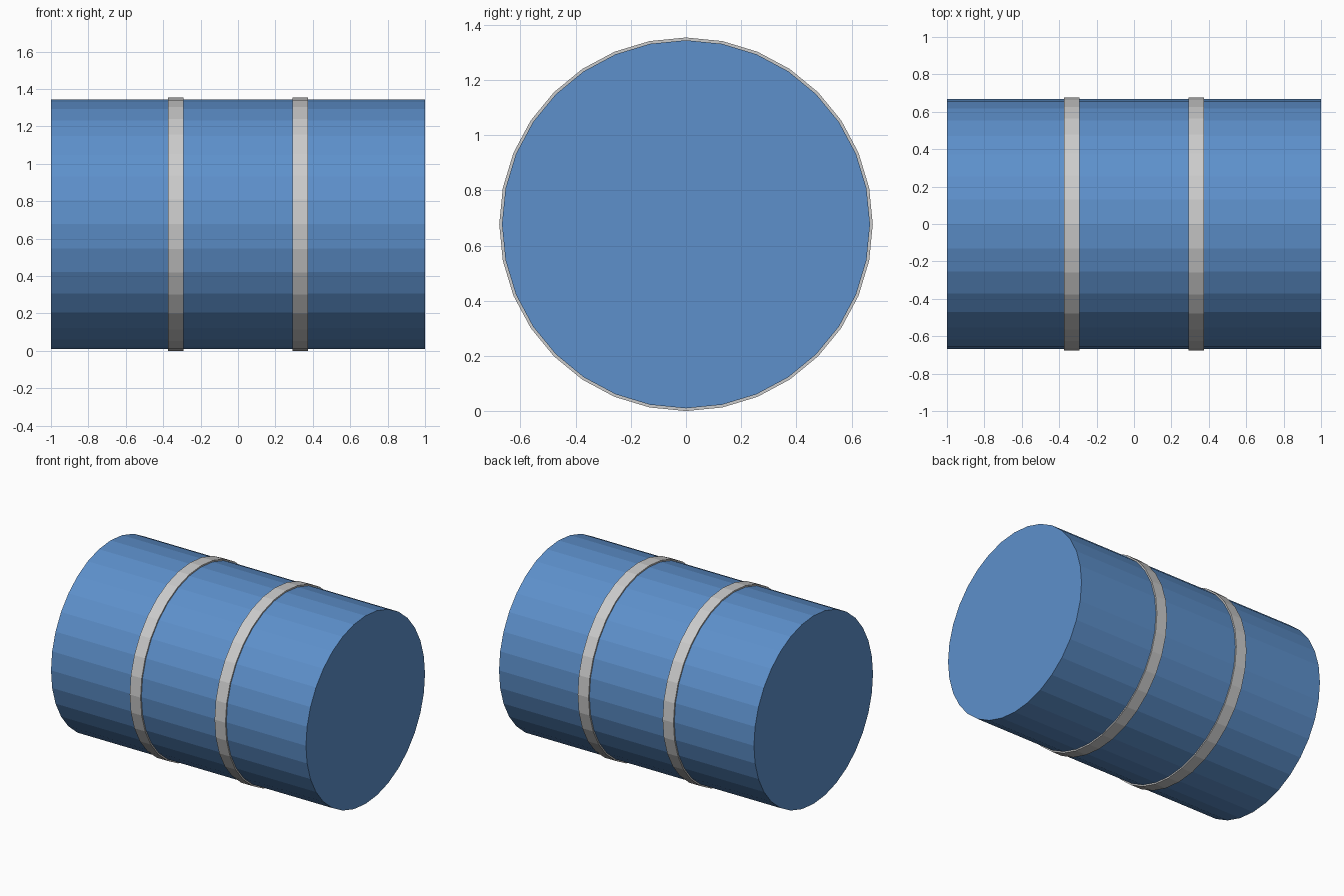
import bpy
from math import pi

if "Cube" in bpy.data.objects:
    bpy.data.objects.remove(bpy.data.objects["Cube"])

BODY_R, HOOP_R = 0.667, 0.677
SIDES = 32


def drum(name, radius, length, x):
    # Cylinder lying along x, resting so the hoops touch z = 0
    bpy.ops.mesh.primitive_cylinder_add(
        vertices=SIDES, radius=radius, depth=length,
        location=(x, 0, HOOP_R), rotation=(0, pi / 2, 0))
    obj = bpy.context.object
    obj.name = name
    return obj


# Blue barrel body
blue = bpy.data.materials.new("blue_paint")
blue.diffuse_color = (0.11, 0.28, 0.6, 1)
blue.use_nodes = True
blue.node_tree.nodes["Principled BSDF"].inputs["Base Color"].default_value = blue.diffuse_color
body = drum("barrel_body", BODY_R, 2.0, 0)
body.data.materials.append(blue)

# Two raised grey hoops
for side, x in (("left", -0.333), ("right", 0.333)):
    drum(side + "_hoop", HOOP_R, 0.085, x)
